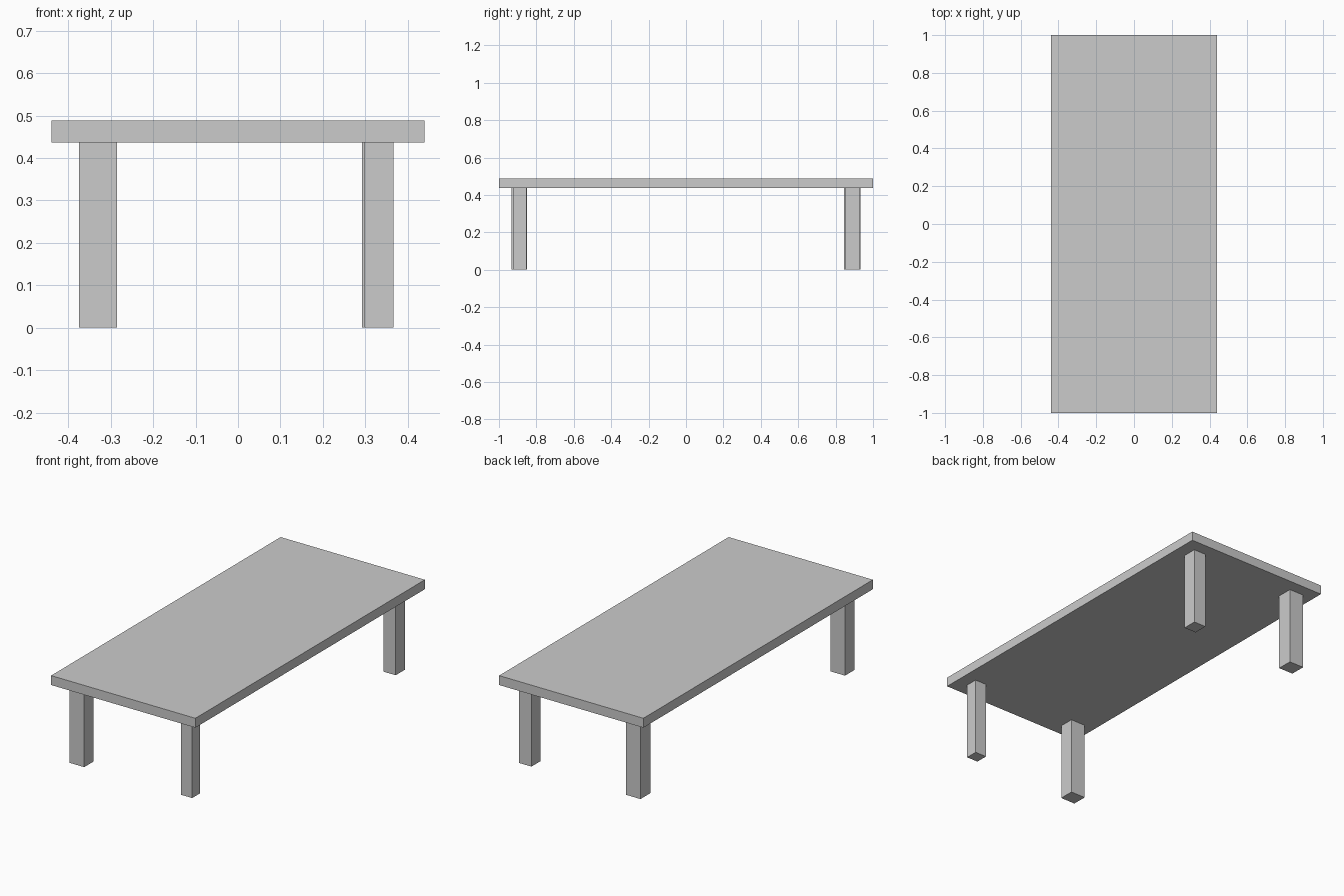
import bpy

if "Cube" in bpy.data.objects:
    bpy.data.objects.remove(bpy.data.objects["Cube"])


def box(name, x0, x1, y0, y1, z0, z1):
    """Axis-aligned box from its bounds."""
    bpy.ops.mesh.primitive_cube_add(
        size=1, location=((x0 + x1) / 2, (y0 + y1) / 2, (z0 + z1) / 2))
    obj = bpy.context.object
    obj.name = name
    obj.scale = (x1 - x0, y1 - y0, z1 - z0)
    bpy.ops.object.transform_apply(location=False, rotation=False, scale=True)
    return obj


UNDERSIDE, TOP = 0.437, 0.489

# Tabletop slab
box("tabletop", -0.44, 0.44, -1.0, 1.0, UNDERSIDE, TOP)

# Four slightly uneven straight legs: x and y bounds
legs = {
    "front_left_leg": (-0.375, -0.285, -0.933, -0.85),
    "front_right_leg": (0.297, 0.367, -0.923, -0.854),
    "back_left_leg": (-0.375, -0.285, 0.845, 0.932),
    "back_right_leg": (0.292, 0.367, 0.85, 0.93),
}
for name, bounds in legs.items():
    box(name, *bounds, 0.0, UNDERSIDE)
